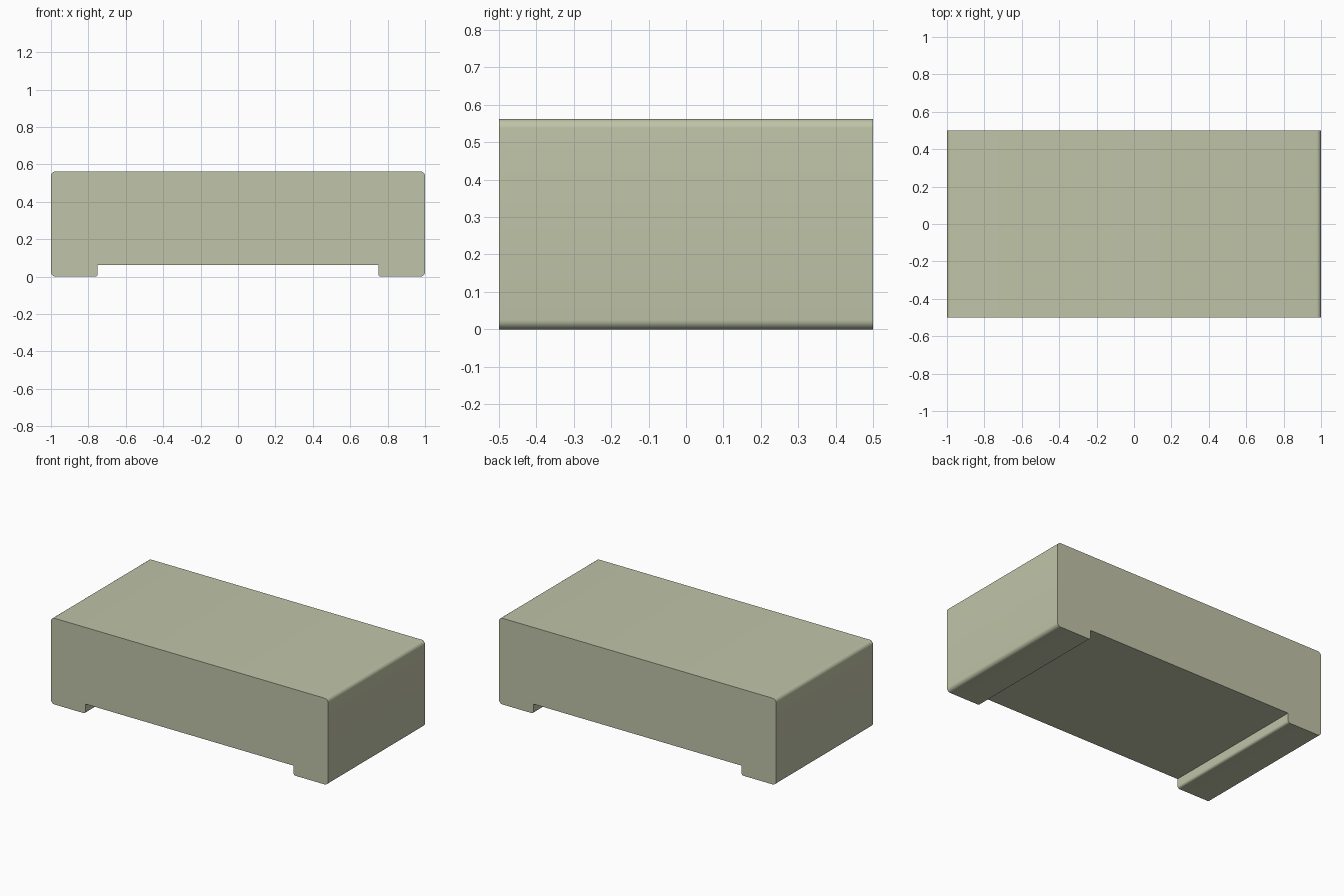
import bpy, bmesh, math

cube = bpy.data.objects.get("Cube")
if cube:
    bpy.data.objects.remove(cube, do_unlink=True)

HALF_X, HALF_Y, HEIGHT = 1.0, 0.5, 0.5625
FOOT_X, FOOT_Z = 0.75, 0.0625      # inner side of the feet, underside of the body
R_OUT, R_FOOT, STEPS = 0.025, 0.015, 6

# Muted sage colour
mat = bpy.data.materials.new("sage green")
mat.use_nodes = True
colour = (0.527, 0.552, 0.392, 1.0)
mat.diffuse_color = colour
bsdf = mat.node_tree.nodes["Principled BSDF"]
bsdf.inputs["Base Color"].default_value = colour
bsdf.inputs["Roughness"].default_value = 0.8


def arc(cx, cz, r, start):
    """Quarter circle, counter-clockwise from the start angle in degrees."""
    angles = [math.radians(start + 90 * i / STEPS) for i in range(STEPS + 1)]
    return [(cx + r * math.cos(a), cz + r * math.sin(a)) for a in angles]


# Right-hand half of the bridge-shaped profile, from notch to top corner
half = [(FOOT_X, FOOT_Z)]
half += arc(FOOT_X + R_FOOT, R_FOOT, R_FOOT, 180)
half += arc(HALF_X - R_OUT, R_OUT, R_OUT, 270)
half += arc(HALF_X - R_OUT, HEIGHT - R_OUT, R_OUT, 0)
profile = half + [(-x, z) for x, z in reversed(half)]

# Extrude the profile from front to back
bm = bmesh.new()
front = bm.faces.new([bm.verts.new((x, -HALF_Y, z)) for x, z in profile])
result = bmesh.ops.extrude_face_region(bm, geom=[front], use_keep_orig=True)
moved = [v for v in result["geom"] if isinstance(v, bmesh.types.BMVert)]
bmesh.ops.translate(bm, verts=moved, vec=(0, 2 * HALF_Y, 0))
bmesh.ops.recalc_face_normals(bm, faces=bm.faces)

mesh = bpy.data.meshes.new("footed_block")
bm.to_mesh(mesh)
bm.free()
mesh.materials.append(mat)
block = bpy.data.objects.new("footed_block", mesh)
bpy.context.collection.objects.link(block)

# Smooth the rounded edges and keep the ends crisp
bpy.ops.object.select_all(action="DESELECT")
block.select_set(True)
bpy.context.view_layer.objects.active = block
bpy.ops.object.shade_smooth_by_angle(angle=math.radians(30))
